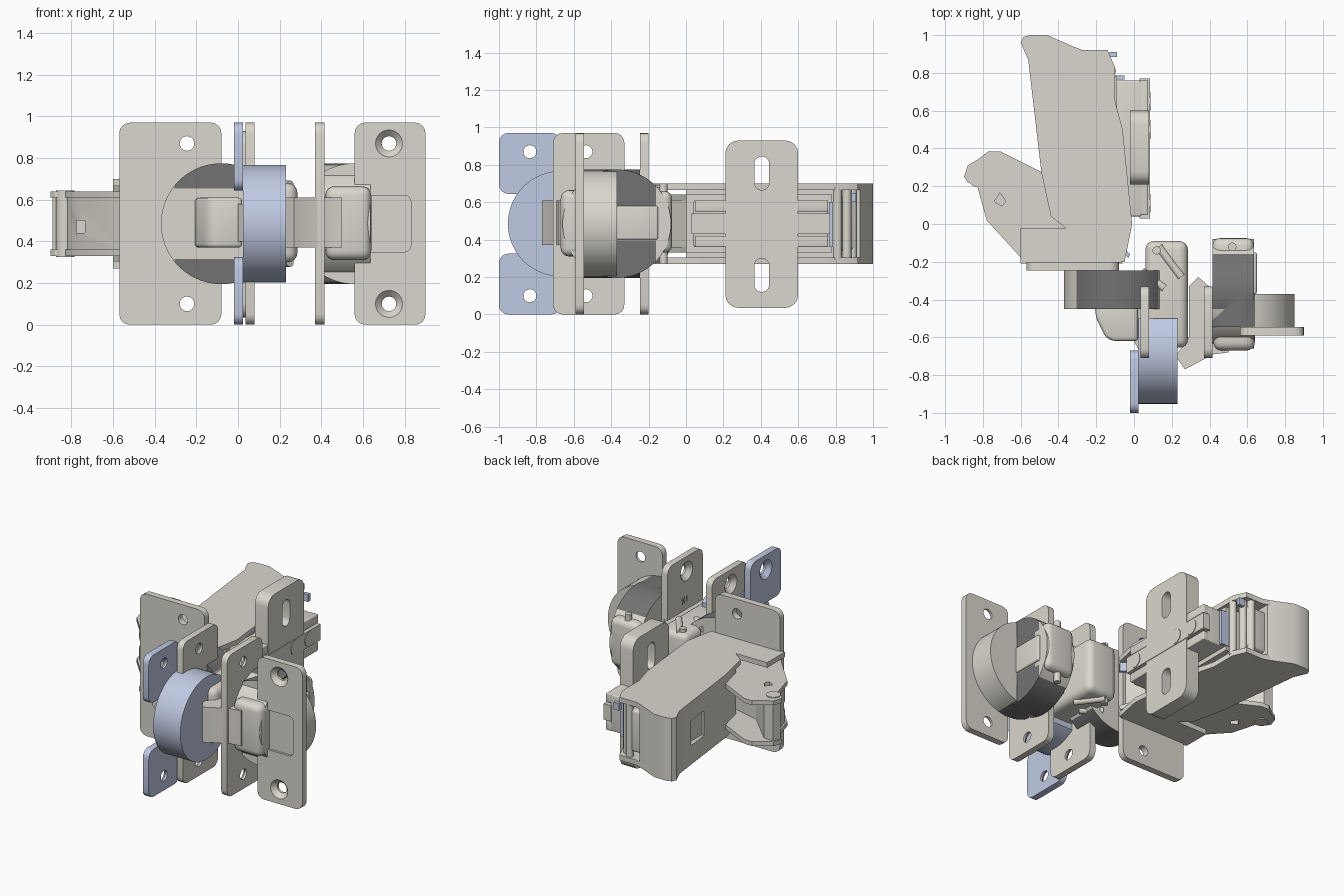
import bpy, bmesh, math
from mathutils import Matrix, Vector

if "Cube" in bpy.data.objects:
    bpy.data.objects.remove(bpy.data.objects["Cube"], do_unlink=True)


def material(name, rgb):
    m = bpy.data.materials.new(name)
    m.use_nodes = True
    m.diffuse_color = (*rgb, 1)
    m.node_tree.nodes["Principled BSDF"].inputs["Base Color"].default_value = (*rgb, 1)
    return m


STEEL = material("warm nickel", (0.70, 0.68, 0.61))
DARK = material("dark grey", (0.17, 0.17, 0.17))
BLUE = material("pale lavender", (0.53, 0.59, 0.77))
MID = 0.485  # height of the hinge's middle plane
FLANGE = 0.045  # flange thickness
made = []


def finish(name, bm, mats):
    bmesh.ops.recalc_face_normals(bm, faces=bm.faces)
    me = bpy.data.meshes.new(name)
    bm.to_mesh(me)
    bm.free()
    ob = bpy.data.objects.new(name, me)
    bpy.context.collection.objects.link(ob)
    for m in mats:
        me.materials.append(m)
    made.append(ob)
    return ob


def box(name, lo, hi, mat=STEEL, bevel=0.0, axis=None):
    """Box between two corners; bevel all edges, or only those along one axis."""
    bm = bmesh.new()
    bmesh.ops.create_cube(bm, size=1)
    lo, hi = Vector(lo), Vector(hi)
    for v in bm.verts:
        v.co = Vector([(lo[i] + hi[i]) / 2 + v.co[i] * (hi[i] - lo[i]) for i in range(3)])
    if bevel:
        edges = [e for e in bm.edges if axis is None or
                 abs((e.verts[0].co - e.verts[1].co).normalized()[axis]) > 0.9]
        bmesh.ops.bevel(bm, geom=edges, offset=bevel, segments=4, profile=0.5, affect='EDGES')
    return finish(name, bm, [mat])


def prism(name, pts, z0, z1, mat=STEEL, bevel=0.0):
    bm = bmesh.new()
    face = bm.faces.new([bm.verts.new((x, y, z0)) for x, y in pts])
    ext = bmesh.ops.extrude_face_region(bm, geom=[face])
    for v in ext["geom"]:
        if isinstance(v, bmesh.types.BMVert):
            v.co.z = z1
    if bevel:
        bmesh.ops.bevel(bm, geom=bm.edges[:], offset=bevel, segments=3, profile=0.5, affect='EDGES')
    return finish(name, bm, [mat])


def rod(name, a, b, r, mat=STEEL, r2=None):
    a, b = Vector(a), Vector(b)
    bm = bmesh.new()
    bmesh.ops.create_cone(bm, cap_ends=True, segments=24, radius1=r,
                          radius2=r if r2 is None else r2, depth=(b - a).length)
    turn = Vector((0, 0, 1)).rotation_difference(b - a).to_matrix().to_4x4()
    bm.transform(Matrix.Translation((a + b) / 2) @ turn)
    return finish(name, bm, [mat])


def cut(ob, cutter):
    mod = ob.modifiers.new("cut", 'BOOLEAN')
    mod.operation, mod.solver, mod.object = 'DIFFERENCE', 'EXACT', cutter
    cutter.hide_render = True
    bpy.context.view_layer.objects.active = ob
    bpy.ops.object.modifier_apply(modifier="cut")
    made.remove(cutter)
    bpy.data.objects.remove(cutter, do_unlink=True)


def placement(origin, angle):
    """Local x runs from the cup to its screws, local y into the cup."""
    return Matrix.Translation((*origin, 0)) @ Matrix.Rotation(math.radians(angle), 4, 'Z')


def flange(name, move, u0, u1, mat=STEEL, spans=((0, 0.97),), countersunk=True, panel=False):
    for i, (z0, z1) in enumerate(spans):
        plate = box(f"{name}_{i + 1}", (u0, 0, z0), (u1, FLANGE, z1), mat, 0.05, 1)
        for z in (0.1, 0.87):
            if z0 < z < z1:
                cut(plate, rod("hole", (0.165, -0.1, z), (0.165, 0.1, z), 0.035, mat))
                if countersunk:
                    cut(plate, rod("sink", (0.165, -0.005, z), (0.165, 0.03, z), 0.07, mat, 0.035))
        if panel:
            cut(plate, box("recess", (-0.1, -0.05, 0.35), (0.27, 0.015, 0.62), mat, 0.03, 1))
        plate.data.transform(move)


def cup_body(name, move, depth, mat=STEEL, dark_to=None, band=0.17, trim=-0.3, r=0.29):
    """Round cup, cut off at trim and split along straight lines for its dark area."""
    bm = bmesh.new()
    bmesh.ops.create_cone(bm, cap_ends=True, segments=72, radius1=r, radius2=r, depth=depth)
    bm.transform(Matrix.Translation((0, FLANGE + depth / 2, MID)) @ Matrix.Rotation(math.pi / 2, 4, 'X'))
    bmesh.ops.bisect_plane(bm, geom=bm.verts[:] + bm.edges[:] + bm.faces[:], plane_co=(trim, 0, 0),
                           plane_no=(-1, 0, 0), clear_outer=True)
    bmesh.ops.holes_fill(bm, edges=[e for e in bm.edges if e.is_boundary])
    if dark_to is not None:
        planes = [((-0.21, 0, 0), (1, 0, 0)), ((dark_to, 0, 0), (1, 0, 0)),
                  ((0, 0, MID - band), (0, 0, 1)), ((0, 0, MID + band), (0, 0, 1))]
        for co, no in planes:
            bmesh.ops.bisect_plane(bm, geom=bm.verts[:] + bm.edges[:] + bm.faces[:],
                                   plane_co=co, plane_no=no)
        for f in bm.faces:
            c = f.calc_center_median()
            if -0.21 < c.x < dark_to and abs(c.z - MID) > band and c.y > FLANGE + 0.01:
                f.material_index = 1
    bm.transform(move)
    finish(name, bm, [mat, DARK])


# The cup in successive opening positions
closed = placement((-0.08, -0.2), 180)
flange("closed_flange", closed, 0, 0.49, countersunk=False)
cup_body("closed_cup", closed, 0.205, dark_to=0.225)

lavender = placement((-0.02, -0.67), -90)
flange("lavender_flange", lavender, 0, 0.33, BLUE, spans=((0, 0.325), (0.645, 0.97)))
cup_body("lavender_cup", lavender, 0.205, BLUE, trim=-0.17, r=0.282)

half_open = placement((0.035, -0.37), -90)
flange("half_open_flange", half_open, -0.04, 0.34)
box("half_open_body", (0.06, -0.655, 0.3), (0.285, -0.09, 0.68), bevel=0.045)

opened = placement((0.37, -0.37), -90)
flange("open_flange", opened, -0.04, 0.34)
cup_body("open_cup", opened, 0.22, dark_to=0.08, band=0.09)

wide_open = placement((0.56, -0.59), 0)
flange("wide_open_flange", wide_open, 0, 0.34, panel=True)
cup_body("wide_open_cup", wide_open, 0.175, dark_to=0.08, trim=-0.19)

# Link housings and links between the cups
prism("closed_link_housing", [(-0.21, -0.42), (-0.2, -0.5), (-0.15, -0.6), (-0.11, -0.62),
                              (0.02, -0.62), (0.02, -0.42)], 0.37, 0.61, bevel=0.018)
box("open_link_housing", (0.415, -0.24, 0.33), (0.635, -0.075, 0.66), bevel=0.04)
box("open_link_bridge", (0.6, -0.37, 0.4), (0.65, -0.15, 0.58), bevel=0.01)
box("wide_open_link_housing", (0.42, -0.67, 0.31), (0.64, -0.4, 0.665), bevel=0.045)
prism("open_link", [(0.22, -0.7), (0.27, -0.77), (0.42, -0.69), (0.5, -0.68), (0.5, -0.62), (0.42, -0.35),
                    (0.34, -0.28), (0.29, -0.33), (0.29, -0.6)], 0.37, 0.61)
prism("half_open_link", [(-0.15, -0.45), (-0.1, -0.6), (0.0, -0.62), (0.05, -0.71), (0.08, -0.3),
                         (-0.02, -0.25)], 0.4, 0.58)
for i, (a, b) in enumerate([((0.13, -0.12), (0.25, -0.28)), ((0.04, -0.25), (0.16, -0.34))]):
    for j, z in enumerate((0.3, 0.67)):
        rod(f"link_rod_{i + 1}_{j + 1}", (*a, z), (*b, z), 0.022)
for i, (x, y) in enumerate([(0.12, -0.14), (0.52, -0.12), (0.02, -0.27)]):
    rod(f"link_pin_{i + 1}", (x, y, 0.27), (x, y, 0.7), 0.022)

# Long arm cover: solid outer web with open flanges above and below
cover = prism("arm_cover", [(-0.6, 0.96), (-0.585, 0.99), (-0.55, 1.0), (-0.46, 1.0), (-0.3, 0.93),
                            (-0.3, 0.0), (-0.45, 0.1), (-0.49, 0.27), (-0.56, 0.87)], 0.27, 0.7)
sheet = [(-0.46, 0.99), (-0.27, 0.92), (-0.14, 0.92), (-0.1, 0.83), (-0.1, 0.65), (-0.06, 0.5),
         (-0.02, 0.1), (-0.01, 0.0), (-0.05, -0.2), (-0.12, -0.21), (-0.44, 0.04), (-0.49, 0.27)]
for side, z in (("lower", 0.27), ("upper", 0.665)):
    prism(f"arm_{side}_sheet", sheet, z, z + 0.035)
cut(cover, box("window", (-0.6, 0.55, 0.4), (-0.505, 0.72, 0.57)))

# Front knuckle of the arm
outline = [(-0.9, 0.25), (-0.88, 0.31), (-0.83, 0.34), (-0.77, 0.385), (-0.71, 0.385), (-0.48, 0.27),
           (-0.1, -0.1), (-0.06, -0.21), (-0.57, -0.21), (-0.78, 0.02), (-0.83, 0.2), (-0.88, 0.22)]
for side, z in (("lower", 0.33), ("upper", 0.61)):
    plate = prism(f"knuckle_{side}_plate", outline, z, z + 0.03)
    cut(plate, prism("slot", [(-0.74, 0.12), (-0.71, 0.165), (-0.68, 0.12), (-0.7, 0.095)], z - 0.05, z + 0.1))
knuckle = prism("knuckle_web", [(-0.89, 0.25), (-0.87, 0.3), (-0.8, 0.3), (-0.6, 0.1), (-0.2, 0.0),
                                (-0.1, -0.2), (-0.56, -0.2), (-0.77, 0.03), (-0.82, 0.2)], 0.36, 0.61)
cut(knuckle, box("window", (-0.775, -0.05, 0.44), (-0.735, 0.13, 0.5)))
rod("knuckle_pivot", (-0.83, 0.24, 0.325), (-0.83, 0.24, 0.645), 0.045)
for side, z in (("lower", 0.27), ("upper", 0.665)):
    box(f"knuckle_{side}_tab", (-0.6, -0.21, z), (-0.1, -0.02, z + 0.035))

# Mounting rail with its fixing screws
box("mounting_rail", (-0.1, 0.04, 0.36), (0.04, 0.76, 0.61), bevel=0.01)
for i, (z0, z1) in enumerate([(0.36, 0.42), (0.55, 0.61)]):
    box(f"rail_ridge_{i + 1}", (0.03, 0.05, z0), (0.075, 0.76, z1), bevel=0.006)
box("rail_strip", (0.03, 0.03, 0.43), (0.084, 0.77, 0.54))
for i, y in enumerate((0.11, 0.5, 0.65)):
    rod(f"rail_screw_{i + 1}", (0.02, y, MID), (0.088, y, MID), 0.05)
box("arm_inner_channel", (-0.3, 0.0, 0.33), (-0.09, 0.78, 0.64))

# Wing plate with slotted holes
wing = box("wing_plate", (-0.02, 0.21, 0.035), (0.08, 0.6, 0.93), bevel=0.07, axis=0)
for z in (0.21, 0.755):
    cut(wing, box("slot", (-0.2, 0.365, z - 0.09), (0.2, 0.445, z + 0.09), STEEL, 0.039, 0))

# Rear clip and its pins
for i, (x, y) in enumerate([(-0.12, 0.81), (-0.16, 0.86), (-0.2, 0.89)]):
    rod(f"rear_pin_{i + 1}", (x, y, 0.29), (x, y, 0.68), 0.024)
box("rear_clip", (-0.32, 0.8, 0.34), (-0.17, 0.9, 0.63), bevel=0.02)
box("lavender_catch", (-0.12, 0.765, 0.36), (-0.05, 0.785, 0.6), BLUE)
box("lavender_spring", (-0.13, 0.885, 0.6), (-0.09, 0.91, 0.65), BLUE)
prism("lavender_lever", [(-0.11, -0.08), (-0.02, -0.16), (-0.03, -0.18), (-0.12, -0.1)], 0.57, 0.63, BLUE)

# Smooth the round surfaces and keep the edges crisp
bpy.ops.object.select_all(action='DESELECT')
for ob in made:
    ob.select_set(True)
bpy.context.view_layer.objects.active = made[0]
bpy.ops.object.shade_smooth_by_angle(angle=math.radians(30))
